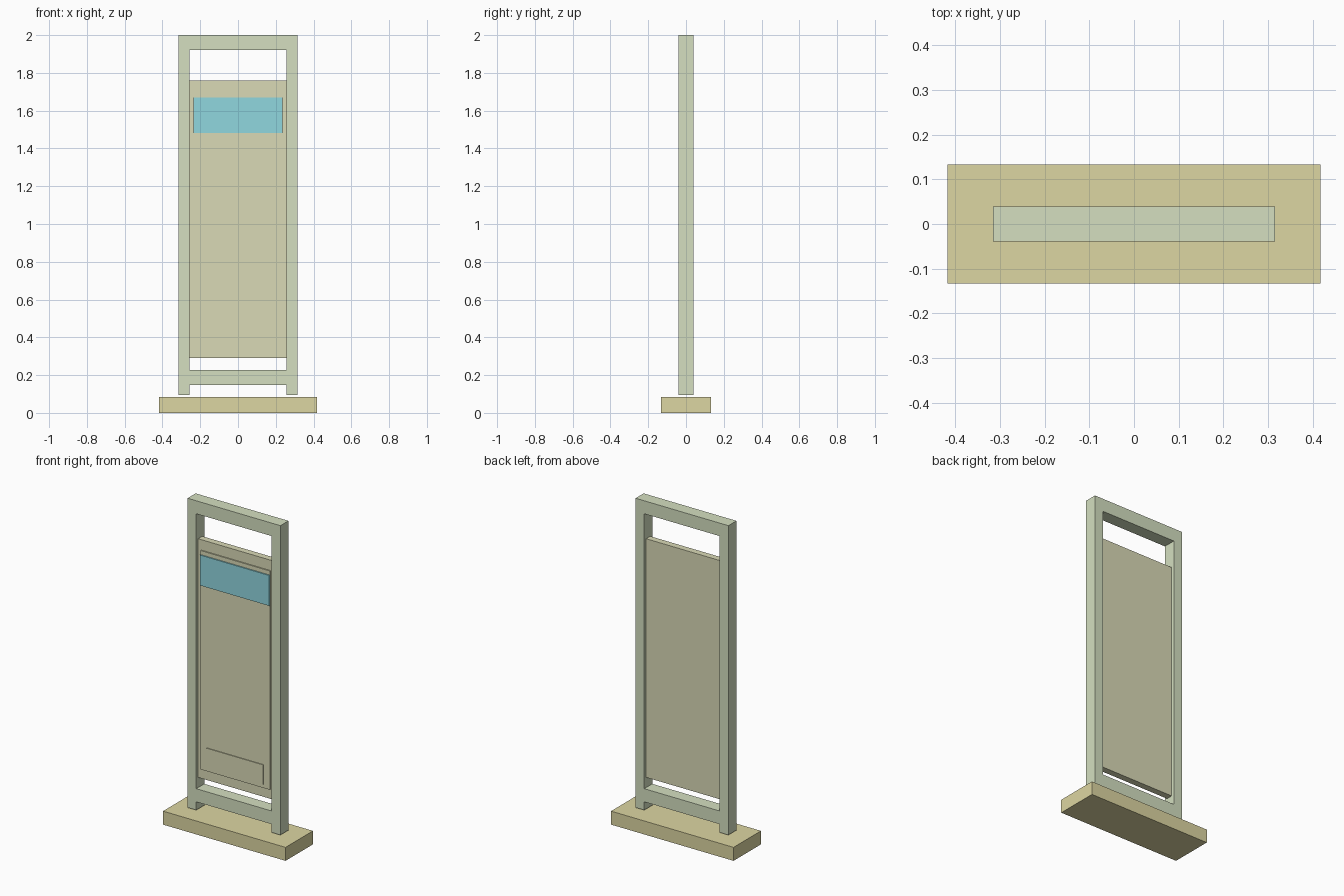
import bpy, bmesh

if "Cube" in bpy.data.objects:
    bpy.data.objects.remove(bpy.data.objects["Cube"])


def material(name, rgb):
    m = bpy.data.materials.new(name)
    m.diffuse_color = (*rgb, 1)
    m.use_nodes = True
    m.node_tree.nodes["Principled BSDF"].inputs["Base Color"].default_value = m.diffuse_color
    return m


def add_object(name, bm, mat):
    bmesh.ops.recalc_face_normals(bm, faces=bm.faces)
    mesh = bpy.data.meshes.new(name)
    bm.to_mesh(mesh)
    bm.free()
    mesh.materials.append(mat)
    obj = bpy.data.objects.new(name, mesh)
    bpy.context.collection.objects.link(obj)
    return obj


def slab(name, half_x, y0, y1, z0, z1, mat):
    bm = bmesh.new()
    bmesh.ops.create_cube(bm, size=1)
    bmesh.ops.scale(bm, vec=(2 * half_x, y1 - y0, z1 - z0), verts=bm.verts)
    bmesh.ops.translate(bm, vec=(0, (y0 + y1) / 2, (z0 + z1) / 2), verts=bm.verts)
    return add_object(name, bm, mat)


sage = material("sage", (0.66, 0.74, 0.53))
sand = material("sand", (0.72, 0.67, 0.36))
straw = material("straw", (0.70, 0.70, 0.47))
sky = material("sky_blue", (0.28, 0.68, 0.74))

# Foot
slab("base_plinth", 0.417, -0.133, 0.133, 0, 0.083, sand)

# Frame: right half profile extruded in depth, open at x = 0, then mirrored
profile = [(0, 2.0), (0.316, 2.0), (0.316, 0.096), (0.257, 0.096), (0.257, 0.147),
           (0, 0.147), (0, 0.228), (0.257, 0.228), (0.257, 1.92), (0, 1.92)]
bm = bmesh.new()
face = bm.faces.new([bm.verts.new((x, -0.039, z)) for x, z in profile])
ext = bmesh.ops.extrude_face_region(bm, geom=[face], use_keep_orig=True)
moved = [g for g in ext["geom"] if isinstance(g, bmesh.types.BMVert)]
bmesh.ops.translate(bm, vec=(0, 0.078, 0), verts=moved)
inner = [f for f in bm.faces if all(abs(v.co.x) < 1e-5 for v in f.verts)]
bmesh.ops.delete(bm, geom=inner, context="FACES")
frame = add_object("frame", bm, sage)
mirror = frame.modifiers.new("mirror", "MIRROR")
mirror.use_axis[0] = True

# Sign panel held between the posts
slab("sign_panel", 0.257, -0.02, 0.02, 0.29, 1.759, straw)

# Raised parts on the front of the panel
slab("face_board", 0.236, -0.027, -0.02, 0.348, 1.695, straw)
slab("header_band", 0.236, -0.034, -0.027, 1.483, 1.67, sky)
slab("lower_plate", 0.193, -0.032, -0.027, 0.37, 0.492, straw)
